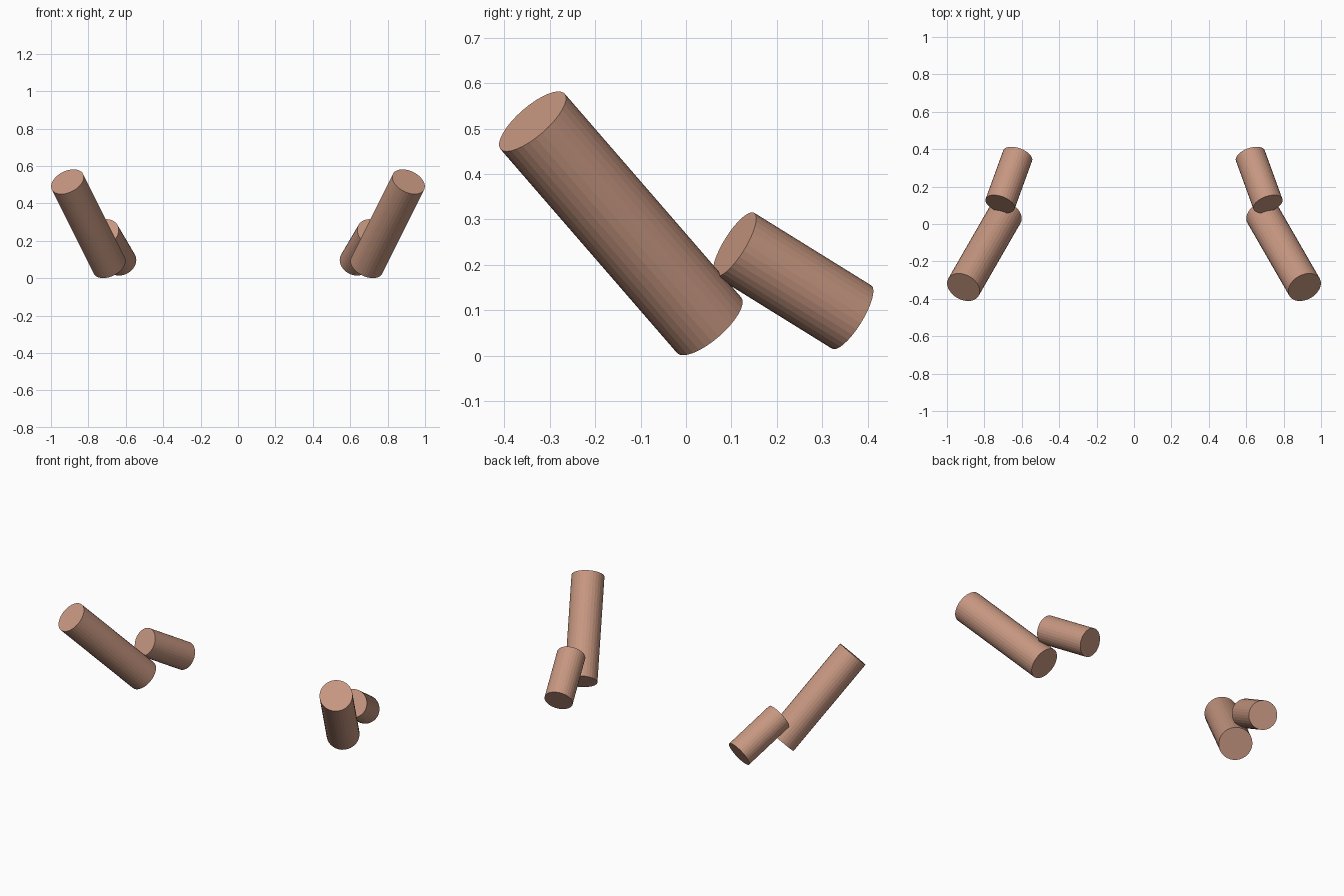
import bpy
from mathutils import Vector

if "Cube" in bpy.data.objects:
    bpy.data.objects.remove(bpy.data.objects["Cube"])

skin = bpy.data.materials.new("skin")
skin.diffuse_color = (0.57, 0.31, 0.22, 1)
skin.use_nodes = True
skin.node_tree.nodes["Principled BSDF"].inputs["Base Color"].default_value = skin.diffuse_color


def limb(name, start, end, radius):
    """Capped cylinder running from start to end."""
    a, b = Vector(start), Vector(end)
    axis = b - a
    bpy.ops.mesh.primitive_cylinder_add(
        vertices=32, radius=radius, depth=axis.length, location=(a + b) / 2,
        rotation=axis.to_track_quat('Z', 'Y').to_euler())
    ob = bpy.context.object
    ob.name = name
    ob.data.materials.append(skin)


for side, s in (("left", -1), ("right", 1)):
    # Long segment, leaning outward and forward
    limb(side + "_upper_arm", (s * 0.912, -0.338, 0.516), (s * 0.688, 0.051, 0.067), 0.0935)
    # Short segment, sloping down to the back
    limb(side + "_forearm", (s * 0.716, 0.107, 0.245), (s * 0.622, 0.365, 0.085), 0.082)
